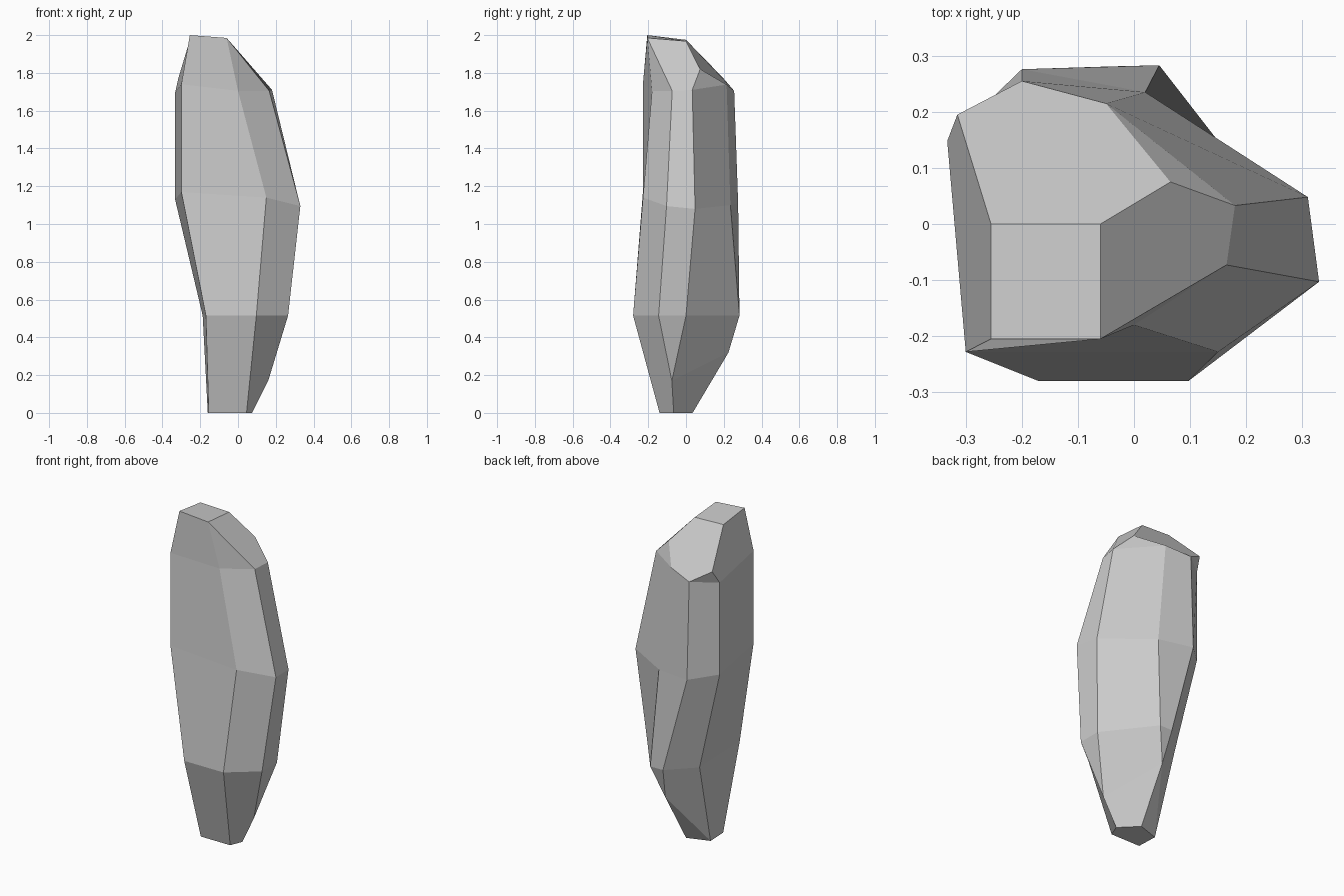
import bpy, bmesh

if "Cube" in bpy.data.objects:
    bpy.data.objects.remove(bpy.data.objects["Cube"])

# Cross-sections of the shard, counter-clockwise from the front-left corner
upper = [(-.30, -.228, 1.74), (0, -.18, 1.705), (.165, -.073, 1.705), (.18, .033, 1.71),
         (-.05, .215, 1.738), (-.20, .255, 1.705), (-.333, .148, 1.695)]
middle = [(-.30, -.228, 1.17), (.15, -.228, 1.14), (.33, -.103, 1.095), (.31, .048, 1.08),
          (.02, .235, 1.10), (-.20, .276, 1.11), (-.333, .148, 1.13)]
lower = [(-.17, -.28, .515), (.097, -.28, .515), (.265, -.145, .515), (.265, 0, .515),
         (.045, .283, .515), (-.04, .281, .515), (-.187, .135, .515)]
crown = [(-.255, -.205, 2.0), (-.06, -.205, 1.985), (-.06, 0, 1.968), (-.255, 0, 1.975)]
base = [(-.155, -.14, 0), (.045, -.14, 0), (.075, -.065, 0), (-.025, .035, 0), (-.16, -.01, 0)]

bm = bmesh.new()


def ring(points):
    return [bm.verts.new(p) for p in points]


def face(*verts):
    bm.faces.new(verts)


U, M, L, T, B = (ring(r) for r in (upper, middle, lower, crown, base))
# Extra corners where facets are chipped off
P, Q = ring([(.065, .075, 1.82), (-.315, .195, 1.775)])
C, D = ring([(.16, -.075, .17), (-.017, .225, .32)])

# Side walls
for a, b in ((L, M), (M, U)):
    for i in range(7):
        j = (i + 1) % 7
        face(a[i], a[j], b[j], b[i])

# Crown facets
face(*T)
face(U[0], U[1], T[1], T[0])
face(U[1], U[2], T[1])
face(U[2], U[3], P, T[2], T[1])
face(U[3], U[4], P)
face(T[2], P, U[4], U[5], Q, T[3])
face(U[5], U[6], Q)
face(U[6], U[0], T[0], T[3], Q)

# Tapered foot facets
face(*reversed(B))
face(B[0], B[1], L[1], L[0])
face(B[1], B[2], C, L[2], L[1])
face(C, L[3], L[2])
face(C, D, L[4], L[3])
face(D, L[5], L[4])
face(B[2], B[3], D, C)
face(B[3], B[4], D)
face(B[4], L[6], L[5], D)
face(B[4], B[0], L[0], L[6])

bmesh.ops.recalc_face_normals(bm, faces=bm.faces)
mesh = bpy.data.meshes.new("standing_rock")
bm.to_mesh(mesh)
bm.free()
rock = bpy.data.objects.new("standing_rock", mesh)
bpy.context.collection.objects.link(rock)
